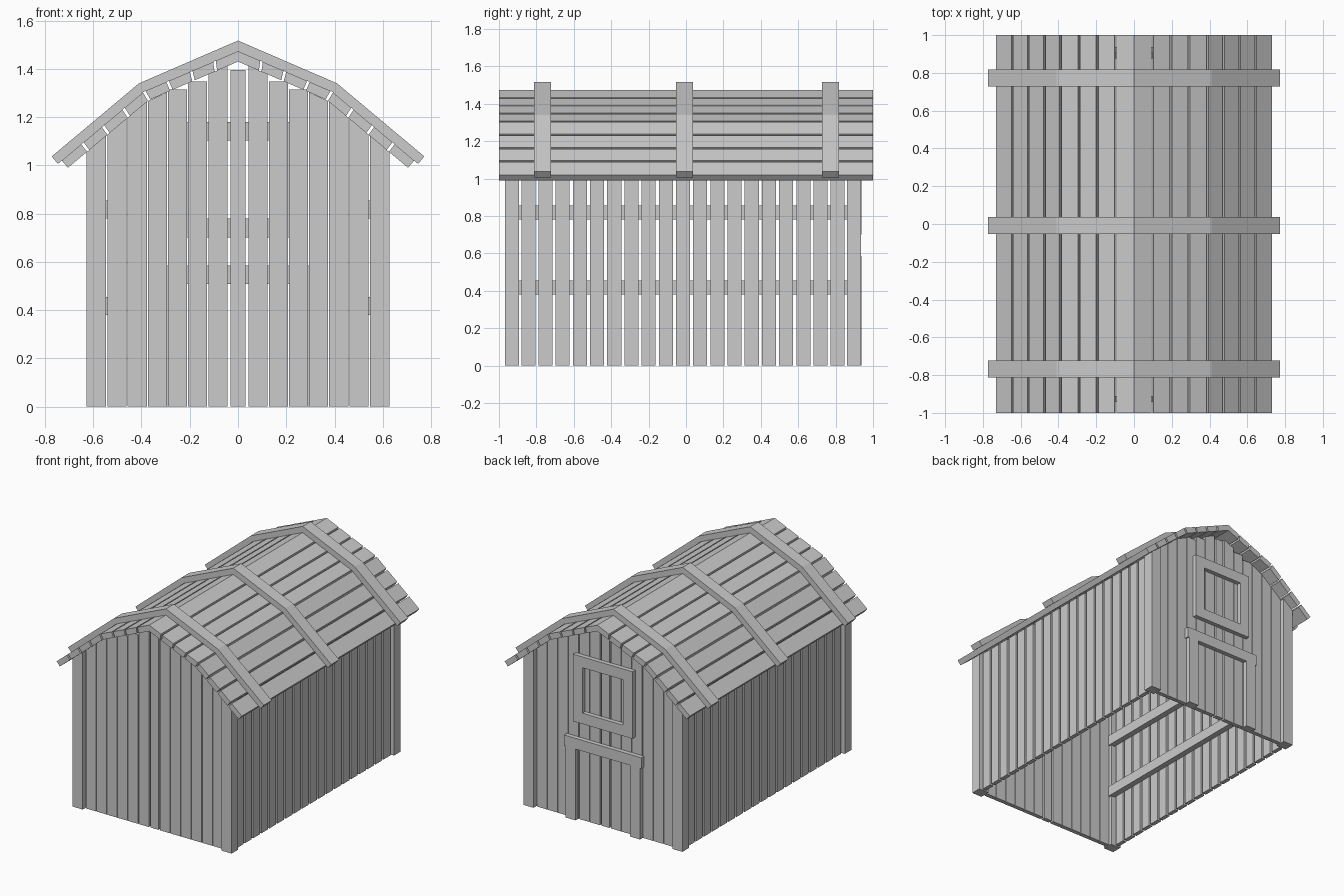
import bpy, bmesh
from mathutils import Vector

if "Cube" in bpy.data.objects:
    bpy.data.objects.remove(bpy.data.objects["Cube"])

wood = bpy.data.materials.new("grey_wood")
wood.use_nodes = True
GREY = (0.6, 0.6, 0.6, 1)
wood.diffuse_color = GREY
wood.node_tree.nodes["Principled BSDF"].inputs["Base Color"].default_value = GREY


def prism(bm, profile, y0, y1):
    """Extrude a closed x-z profile from y0 to y1."""
    face = bm.faces.new([bm.verts.new((x, y0, z)) for x, z in profile])
    out = bmesh.ops.extrude_face_region(bm, geom=[face])
    moved = [v for v in out["geom"] if isinstance(v, bmesh.types.BMVert)]
    bmesh.ops.translate(bm, verts=moved, vec=(0, y1 - y0, 0))


def box(bm, x0, x1, y0, y1, z0, z1):
    prism(bm, [(x0, z0), (x1, z0), (x1, z1), (x0, z1)], y0, y1)


def finish(bm, name):
    bmesh.ops.recalc_face_normals(bm, faces=bm.faces[:])
    mesh = bpy.data.meshes.new(name)
    bm.to_mesh(mesh)
    bm.free()
    mesh.materials.append(wood)
    obj = bpy.data.objects.new(name, mesh)
    bpy.context.collection.objects.link(obj)


# Half profiles of the roof: ridge, break, eave
STRIP_TOP = [Vector(p) for p in ((0, 1.517), (0.41, 1.34), (0.772, 1.037))]
STRIP_LOW = [Vector(p) for p in ((0, 1.473), (0.389, 1.306), (0.746, 1.006))]
BOARD_TOP = [Vector(p) for p in ((0, 1.473), (0.389, 1.306), (0.73, 1.02))]
BOARD_LOW = [Vector(p) for p in ((0, 1.43), (0.368, 1.271), (0.705, 0.99))]
FRONT, BACK = -0.968, 0.936
POST, HALF = 0.075, 0.627


def underside(x):
    """Height of the roof underside at x."""
    a, b, c = BOARD_LOW
    p, q = (a, b) if abs(x) < b.x else (b, c)
    return p.y + (abs(x) - p.x) / (q.x - p.x) * (q.y - p.y)


def upright(bm, x0, x1, y0, y1, top=None):
    """Vertical board cut to the roof slope, or to a flat top."""
    t0, t1 = (top, top) if top else (underside(x0), underside(x1))
    prism(bm, [(x0, 0), (x1, 0), (x1, t1), (x0, t0)], y0, y1)


# Corner posts
bm = bmesh.new()
for s in (-1, 1):
    for y in (FRONT, BACK - POST):
        upright(bm, s * (HALF - 0.08), s * HALF, y, y + POST)
finish(bm, "corner_posts")

# Gable walls
FLAT_TOPS = {0: 1.395, 2: 1.348, 3: 1.315}
for name, y in (("front_wall", FRONT + 0.026), ("back_wall", BACK - 0.06)):
    bm = bmesh.new()
    for i in range(-6, 7):
        x, w = i * 0.0835, 0.031 if i == 0 else 0.0395
        upright(bm, x - w, x + w, y, y + 0.031, FLAT_TOPS.get(abs(i)))
    finish(bm, name)

# Side walls and their inner rails
for name, s in (("left", 1), ("right", -1)):
    bm = bmesh.new()
    first, last = FRONT + 0.125, BACK - 0.125
    for i in range(19):
        y = first + (last - first) * i / 18
        box(bm, s * 0.577, s * 0.607, y - 0.0375, y + 0.0375, 0, 1.065)
    finish(bm, name + "_side_wall")
    bm = bmesh.new()
    for z in (0.38, 0.78):
        box(bm, s * 0.535, s * 0.577, FRONT + 0.058, BACK - 0.062, z, z + 0.075)
    finish(bm, name + "_side_rails")

# Door and window frame on the back
bm = bmesh.new()
y0, y1 = BACK - 0.029, BACK + 0.002
for half, z in ((0.305, 0.508), (0.235, 0.702), (0.235, 1.103)):
    box(bm, -half, half, y0, y1, z, z + 0.077)
for s in (-1, 1):
    box(bm, s * 0.16, s * 0.235, y0, y1, 0.779, 1.103)
    box(bm, s * 0.215, s * 0.295, y0, y1, 0, 0.508)
finish(bm, "back_door_frame")

# Roof boards, four on each slope
bm = bmesh.new()
GAP = 0.014
for s in (-1, 1):
    for seg in (0, 1):
        for k in range(4):
            t0 = k / 4 + (GAP if k or seg else 0)
            t1 = (k + 1) / 4 - (0 if seg and k == 3 else GAP)
            top = [BOARD_TOP[seg].lerp(BOARD_TOP[seg + 1], t) for t in (t0, t1)]
            low = [BOARD_LOW[seg].lerp(BOARD_LOW[seg + 1], t) for t in (t1, t0)]
            prism(bm, [(s * p.x, p.y) for p in top + low], -1, 1)
finish(bm, "roof_boards")

# Roof battens bent over the ridge
bm = bmesh.new()
for y in (-0.767, -0.008, 0.773):
    for s in (-1, 1):
        for seg in (0, 1):
            pts = STRIP_TOP[seg:seg + 2] + STRIP_LOW[seg:seg + 2][::-1]
            prism(bm, [(s * p.x, p.y) for p in pts], y - 0.045, y + 0.045)
finish(bm, "roof_battens")
